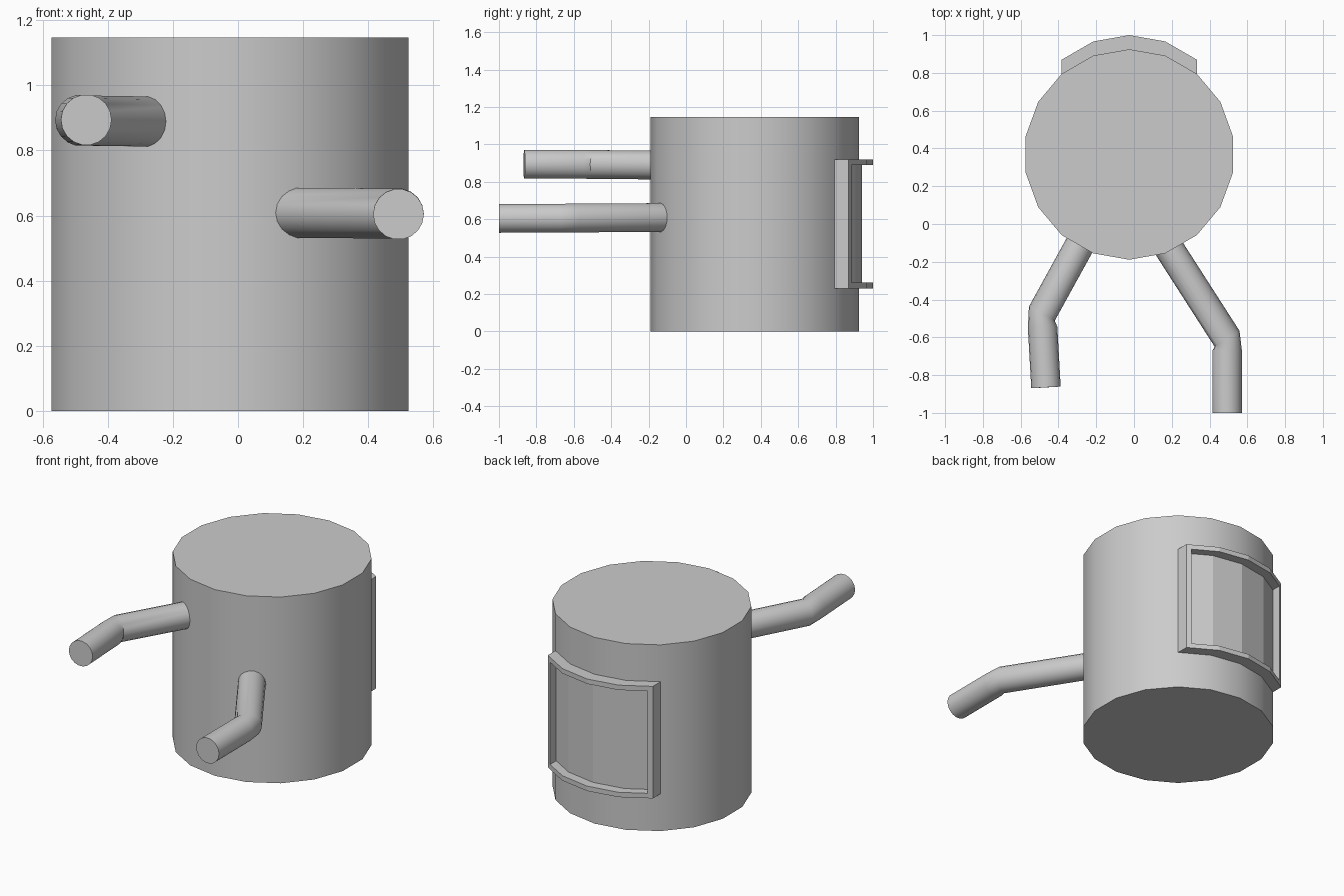
import bpy, bmesh
from math import sin, cos, radians, pi
from mathutils import Vector

if "Cube" in bpy.data.objects:
    bpy.data.objects.remove(bpy.data.objects["Cube"])

CX, CY, R, H = -0.025, 0.368, 0.557, 1.147
SIDES = 18


def finish(name, bm, smooth=True):
    bmesh.ops.recalc_face_normals(bm, faces=bm.faces[:])
    mesh = bpy.data.meshes.new(name)
    bm.to_mesh(mesh)
    bm.free()
    ob = bpy.data.objects.new(name, mesh)
    bpy.context.collection.objects.link(ob)
    if smooth:
        bpy.ops.object.select_all(action='DESELECT')
        ob.select_set(True)
        bpy.context.view_layer.objects.active = ob
        bpy.ops.object.shade_smooth_by_angle(angle=radians(30))
    return ob


def loft(name, rings):
    """Skin a list of equal-length point rings and cap both ends."""
    bm = bmesh.new()
    loops = [[bm.verts.new(p) for p in ring] for ring in rings]
    n = len(loops[0])
    for a, b in zip(loops, loops[1:]):
        for i in range(n):
            j = (i + 1) % n
            bm.faces.new((a[i], a[j], b[j], b[i]))
    bm.faces.new(loops[0][::-1])
    bm.faces.new(loops[-1])
    return finish(name, bm)


def pipe(name, path, radius=0.078):
    """Two straight legs: the first two rings face along leg one, the last two along leg two."""
    pts = [Vector(p) for p in path]
    rings = []
    for k, c in enumerate(pts):
        d = (pts[1] - pts[0] if k < 2 else pts[3] - pts[2]).normalized()
        side = d.cross(Vector((0, 0, 1))).normalized()
        up = side.cross(d)
        rings.append([c + radius * (cos(2 * pi * i / SIDES) * side
                                    + sin(2 * pi * i / SIDES) * up) for i in range(SIDES)])
    return loft(name, rings)


# Tank body
loft("tank", [[(CX + R * cos(radians(10 + 20 * i + 0) + radians(-10) + radians(10)),
                CY + R * sin(radians(10 + 20 * i)), z) for i in range(SIDES)] for z in (0, H)])

# Bent pipes
pipe("left_pipe", [(-0.232, -0.01, 0.888), (-0.488, -0.475, 0.892),
                   (-0.484, -0.547, 0.893), (-0.466, -0.865, 0.894)])
pipe("right_pipe", [(0.126, -0.036, 0.609), (0.493, -0.608, 0.606),
                    (0.493, -0.67, 0.605), (0.493, -1.0, 0.604)])

# Framed hatch: arc of the tank wall pushed back, with a recessed panel
Z0, Z1 = 0.23, 0.92
arc = [(CX + R * cos(radians(a)), CY + R * sin(radians(a))) for a in range(50, 131, 20)]
bm = bmesh.new()


def row(z, dy):
    return [bm.verts.new((x, y + dy, z)) for x, y in arc]


back = row(Z0, 0), row(Z1, 0)
front = row(Z0, 0.075), row(Z1, 0.075)
faces = []
for i in range(len(arc) - 1):
    faces.append(bm.faces.new((front[0][i], front[0][i + 1], front[1][i + 1], front[1][i])))
    for k in (0, 1):
        bm.faces.new((back[k][i], back[k][i + 1], front[k][i + 1], front[k][i]))
for i in (0, -1):
    bm.faces.new((back[0][i], front[0][i], front[1][i], back[1][i]))
bmesh.ops.recalc_face_normals(bm, faces=bm.faces[:])
bmesh.ops.inset_region(bm, faces=faces, thickness=0.03, use_even_offset=True)
bmesh.ops.inset_region(bm, faces=faces, thickness=0.0005, use_even_offset=True)
bmesh.ops.translate(bm, vec=(0, -0.059, 0), verts=list({v for f in faces for v in f.verts}))
finish("hatch_frame", bm, smooth=False)
